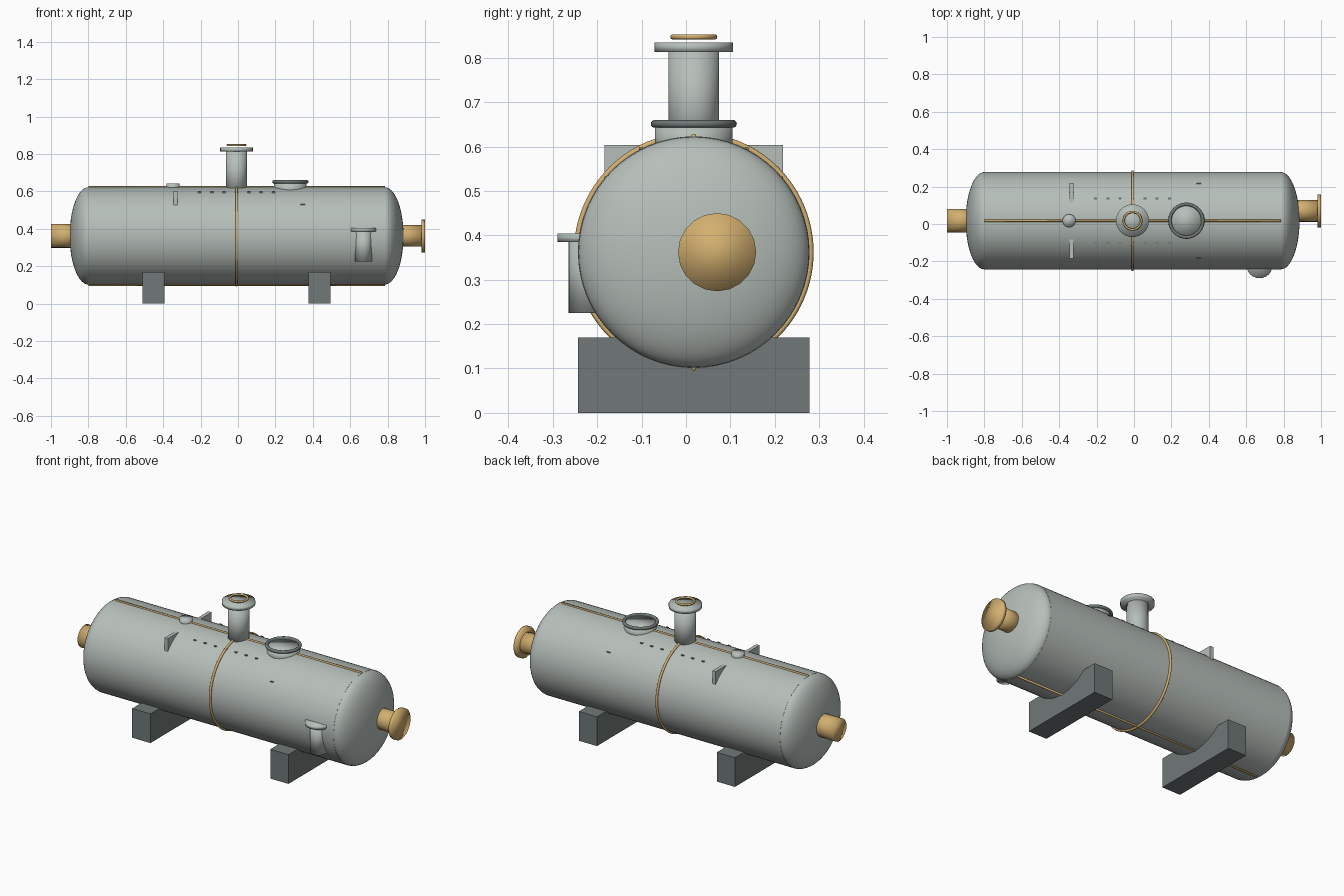
import bpy
import bmesh
from math import pi, sin, cos, acos
from mathutils import Vector

if "Cube" in bpy.data.objects:
    bpy.data.objects.remove(bpy.data.objects["Cube"], do_unlink=True)


def material(name, rgb):
    m = bpy.data.materials.new(name)
    m.use_nodes = True
    m.diffuse_color = (*rgb, 1)
    m.node_tree.nodes["Principled BSDF"].inputs["Base Color"].default_value = (*rgb, 1)
    return m


GREY = material("light grey steel", (0.47, 0.52, 0.49))
GOLD = material("brass yellow", (0.65, 0.43, 0.16))
DARK = material("dark grey steel", (0.16, 0.19, 0.185))

# Tank axis, radius and straight length
CX, CY, CZ, R = -0.008, 0.0175, 0.362, 0.261
X0, X1 = -0.80, 0.785
ALONG_X = (0, pi / 2, 0)


def finish(name, mat, smooth=True):
    ob = bpy.context.object
    ob.name = ob.data.name = name
    ob.data.materials.append(mat)
    if smooth:
        bpy.ops.object.shade_smooth()
    return ob


def tube(name, mat, start, length, r, axis="z", sides=24):
    """Closed cylinder running from start along +x or +z."""
    step = Vector((length, 0, 0)) if axis == "x" else Vector((0, 0, length))
    bpy.ops.mesh.primitive_cylinder_add(
        vertices=sides, radius=r, depth=length, location=Vector(start) + step / 2,
        rotation=ALONG_X if axis == "x" else (0, 0, 0))
    return finish(name, mat)


def ring(name, mat, centre, major, minor, rotation=(0, 0, 0), sides=32):
    bpy.ops.mesh.primitive_torus_add(
        major_radius=major, minor_radius=minor, major_segments=sides,
        minor_segments=10, location=centre, rotation=rotation)
    return finish(name, mat)


def box(name, mat, low, high):
    low, high = Vector(low), Vector(high)
    bpy.ops.mesh.primitive_cube_add(size=1, location=(low + high) / 2)
    bpy.context.object.scale = high - low
    return finish(name, mat, smooth=False)


def saddle(name, x0, x1, top):
    """Block with a cradle arc cut out, extruded along x."""
    half, r = R, R - 0.004
    a = acos((CZ - top) / r)
    profile = [(-half, top), (-half, 0), (half, 0), (half, top)]
    profile += [(r * sin(a * t / 10), CZ - r * cos(a * t / 10)) for t in range(10, -11, -1)]
    bm = bmesh.new()
    face = bm.faces.new([bm.verts.new((x0, CY + y, z)) for y, z in profile])
    grown = bmesh.ops.extrude_face_region(bm, geom=[face])
    moved = [v for v in grown["geom"] if isinstance(v, bmesh.types.BMVert)]
    bmesh.ops.translate(bm, verts=moved, vec=(x1 - x0, 0, 0))
    bmesh.ops.recalc_face_normals(bm, faces=bm.faces)
    mesh = bpy.data.meshes.new(name)
    bm.to_mesh(mesh)
    bm.free()
    mesh.materials.append(DARK)
    bpy.context.collection.objects.link(bpy.data.objects.new(name, mesh))


# Vessel shell and dished ends
tube("tank_shell", GREY, (X0, CY, CZ), X1 - X0, R, "x", 64)
bpy.ops.object.shade_smooth_by_angle()
for name, x in (("right_end_dome", X0), ("left_end_dome", X1)):
    bpy.ops.mesh.primitive_uv_sphere_add(
        segments=64, ring_count=32, radius=1, location=(x, CY, CZ), rotation=ALONG_X)
    bpy.context.object.scale = (R - 0.001, R - 0.001, 0.1)
    finish(name, GREY)

# Weld seams: one girth ring, one bead along the top and one along the bottom
ring("girth_seam", GOLD, (CX, CY, CZ), R + 0.002, 0.007, ALONG_X, 96)
for name, z in (("top_seam", CZ + R), ("bottom_seam", CZ - R)):
    tube(name, GOLD, (X0, CY, z), X1 - X0, 0.006, "x", 10)

# Support saddles
saddle("right_saddle", -0.51, -0.393, 0.17)
saddle("left_saddle", 0.378, 0.495, 0.17)

# End nozzles
tube("right_inlet_pipe", GOLD, (-1, CY, CZ), 0.15, 0.064, "x")
tube("left_outlet_pipe", GOLD, (0.82, 0.07, CZ), 0.17, 0.058, "x")
tube("left_outlet_flange", GOLD, (0.98, 0.07, CZ), 0.02, 0.088, "x", 20)

# Vertical stack with flange and sealing ring
tube("stack_pipe", GREY, (CX, CY, 0.58), 0.24, 0.057)
tube("stack_flange", GREY, (CX, CY, 0.813), 0.021, 0.088)
ring("stack_gasket", GOLD, (CX, CY, 0.847), 0.047, 0.006)

# Manhole
tube("manhole_collar", GREY, (0.28, CY, 0.58), 0.066, 0.087, sides=32)
ring("manhole_ring", DARK, (0.28, CY, 0.651), 0.088, 0.009, sides=40)

# Small top cap
tube("top_cap", GREY, (-0.347, CY, 0.6), 0.043, 0.035)

# Side drain on the front
tube("side_drain_pipe", GREY, (0.671, -0.22, 0.225), 0.17, 0.045)
tube("side_drain_flange", GREY, (0.671, -0.22, 0.385), 0.019, 0.07)

# Lifting lugs, lug stubs and rivets, mirrored front and back
for side, label in ((-1, "front"), (1, "back")):
    box(label + "_lifting_lug", GREY,
        (-0.344, CY + side * 0.08, 0.5), (-0.323, CY + side * 0.201, 0.603))
    box(label + "_lug_stub", DARK,
        (0.335, CY + side * 0.19, 0.5), (0.357, CY + side * 0.201, 0.533))
    for i in range(7):
        x = CX + (i - 3) * 0.066
        box(f"{label}_rivet_{i + 1}", DARK,
            (x - 0.008, CY + side * 0.114, 0.58), (x + 0.008, CY + side * 0.123, 0.598))
